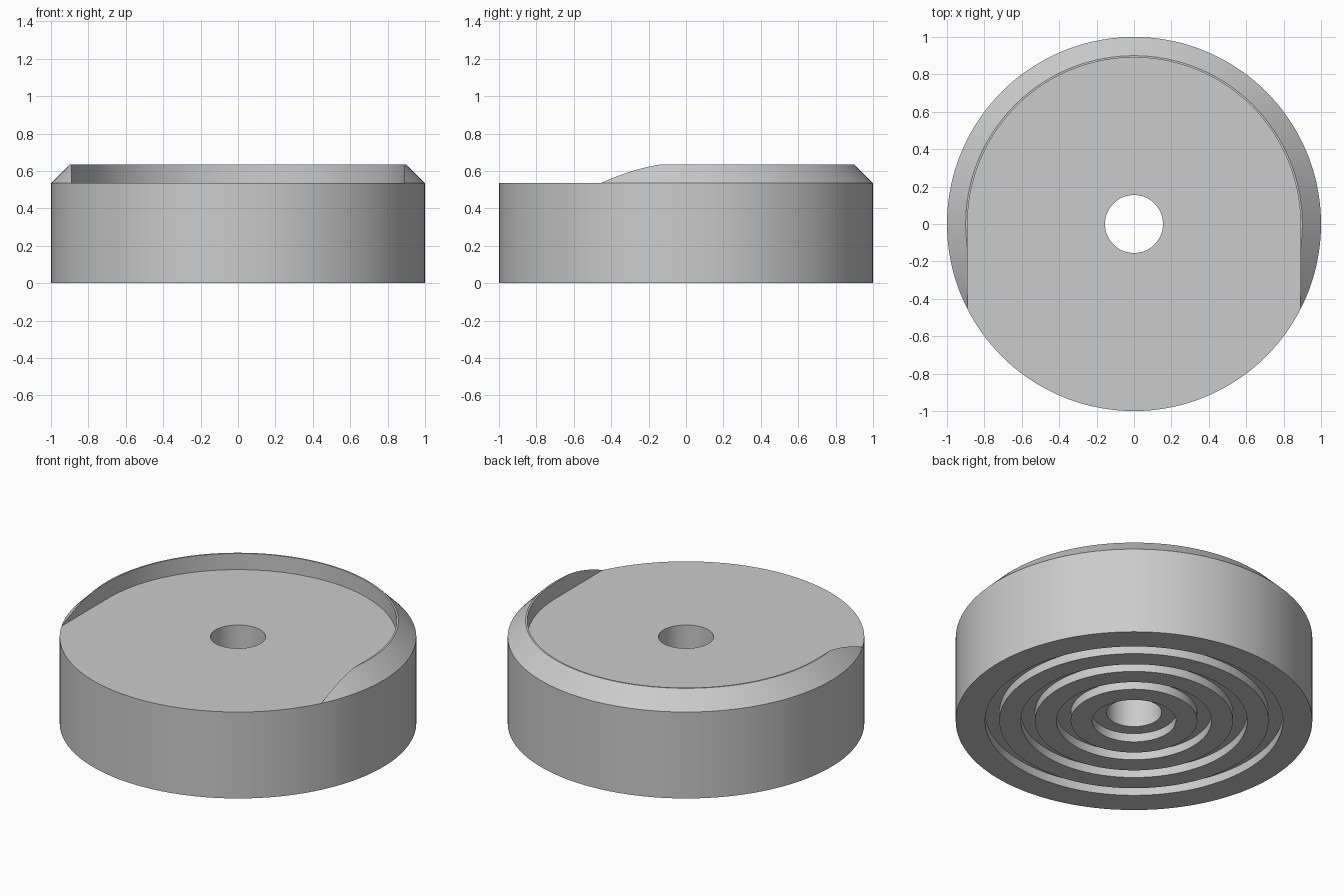
import bpy, bmesh
from math import acos, cos, sin, pi, radians

cube = bpy.data.objects.get("Cube")
if cube:
    bpy.data.objects.remove(cube, do_unlink=True)

# Main dimensions
BORE, OUTER, RIM_TOP, RIM_IN = 0.155, 1.0, 0.9, 0.89
FLOOR, GROOVE = 0.535, 0.053
SEGMENTS = 144

# Underside: counterbore, then three ring grooves of equal spacing
underside = [(BORE, FLOOR), (BORE, GROOVE), (0.235, GROOVE), (0.235, 0)]
for i in range(3):
    inner = 0.355 + 0.2 * i
    outer = inner + 0.08
    underside += [(inner, 0), (inner, GROOVE), (outer, GROOVE), (outer, 0)]


def section(a):
    """Radius and height points of the body at angle a; the rim opens to the front."""
    if sin(a) >= 0:
        r_in = RIM_IN
    else:
        r_in = min(OUTER, RIM_IN / max(abs(cos(a)), 0.01))
    r_top = max(RIM_TOP, r_in)
    z_top = FLOOR + OUTER - r_top
    return underside + [(OUTER, 0), (OUTER, FLOOR), (r_top, z_top),
                        (r_in, z_top), (r_in, FLOOR)]


# Even steps, plus the angles where the rim starts to fall and where it ends
angles = [2 * pi * i / SEGMENTS for i in range(SEGMENTS)]
for key in (acos(RIM_IN / RIM_TOP), acos(RIM_IN / OUTER)):
    angles += [pi + key, 2 * pi - key]
angles.sort()

# Sweep the section around the axis
bm = bmesh.new()
rings = [[bm.verts.new((r * cos(a), r * sin(a), z)) for r, z in section(a)]
         for a in angles]
count = len(rings[0])
for i, ring in enumerate(rings):
    nxt = rings[(i + 1) % len(rings)]
    for j in range(count):
        k = (j + 1) % count
        bm.faces.new((ring[j], nxt[j], nxt[k], ring[k]))
bmesh.ops.remove_doubles(bm, verts=bm.verts, dist=0.0001)
bmesh.ops.recalc_face_normals(bm, faces=bm.faces)
mesh = bpy.data.meshes.new("round_base")
bm.to_mesh(mesh)
bm.free()
base = bpy.data.objects.new("round_base", mesh)
bpy.context.collection.objects.link(base)

# Plain grey
grey = bpy.data.materials.new("light_grey")
grey.use_nodes = True
colour = (0.6, 0.6, 0.6, 1)
grey.diffuse_color = colour
grey.node_tree.nodes["Principled BSDF"].inputs["Base Color"].default_value = colour
mesh.materials.append(grey)

# Smooth round walls with sharp edges
bpy.ops.object.select_all(action="DESELECT")
base.select_set(True)
bpy.context.view_layer.objects.active = base
bpy.ops.object.shade_smooth_by_angle(angle=radians(25))
